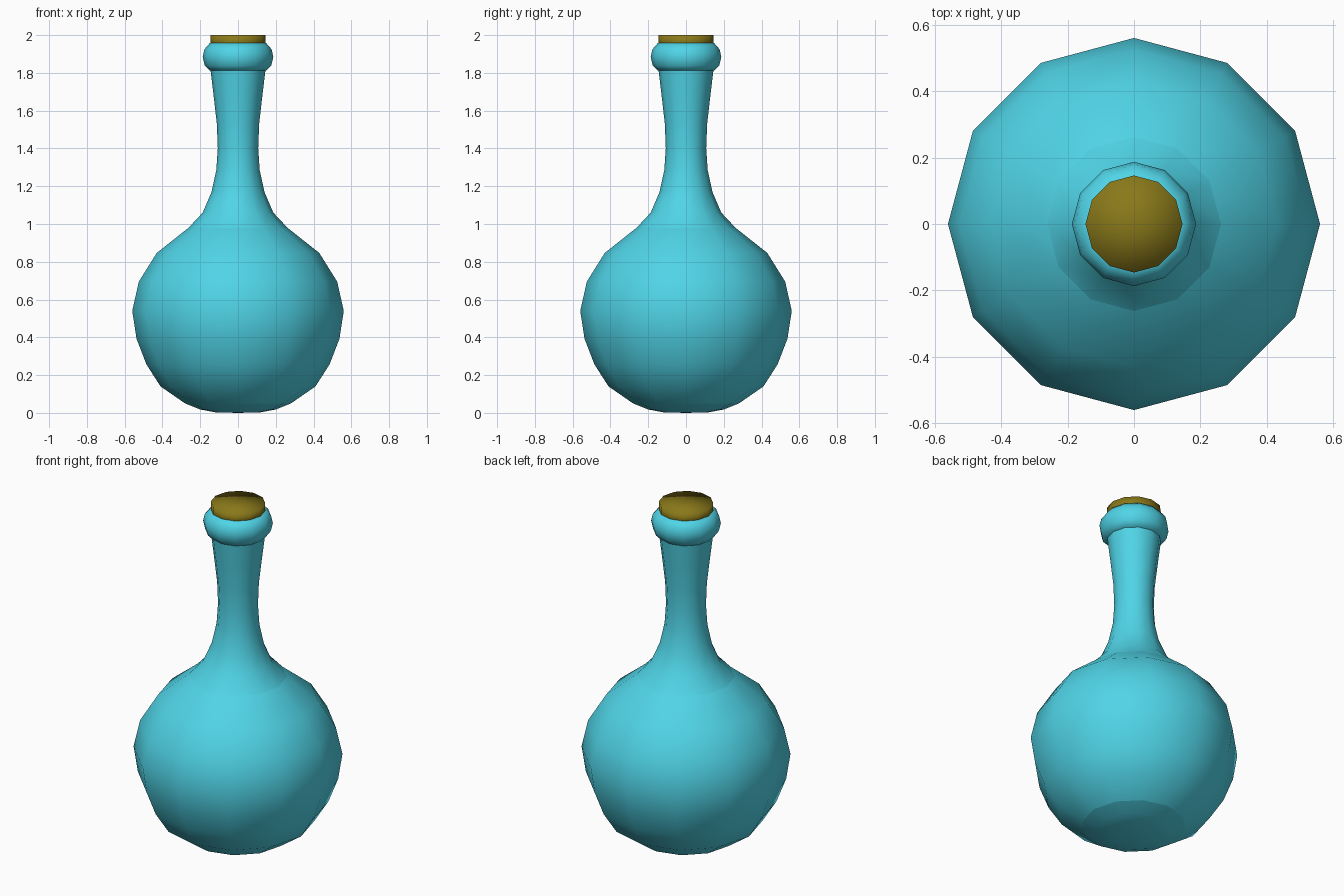
import bpy, bmesh, math

if "Cube" in bpy.data.objects:
    bpy.data.objects.remove(bpy.data.objects["Cube"])

SIDES = 12


def material(name, color):
    m = bpy.data.materials.new(name)
    m.diffuse_color = color
    m.use_nodes = True
    m.node_tree.nodes["Principled BSDF"].inputs["Base Color"].default_value = m.diffuse_color
    return m


glass = material("teal_glass", (0.08, 0.66, 0.80, 1))
cork_mat = material("cork", (0.25, 0.19, 0.01, 1))


def lathe(name, profile, mat, sharp_angle=None):
    """Spin a bottom-to-top (radius, z) profile round the z axis."""
    bm = bmesh.new()
    rings = []
    for r, z in profile:
        if r == 0:
            rings.append([bm.verts.new((0, 0, z))] * SIDES)
        else:
            rings.append([bm.verts.new((r * math.cos(math.tau * i / SIDES),
                                        r * math.sin(math.tau * i / SIDES), z))
                          for i in range(SIDES)])
    for low, high in zip(rings, rings[1:]):
        for i in range(SIDES):
            j = (i + 1) % SIDES
            quad = [low[i], low[j], high[j], high[i]]
            bm.faces.new(list(dict.fromkeys(quad)))
    for f in bm.faces:
        f.smooth = True
    if sharp_angle:
        for e in bm.edges:
            if len(e.link_faces) == 2 and e.calc_face_angle() > sharp_angle:
                e.smooth = False
    me = bpy.data.meshes.new(name)
    bm.to_mesh(me)
    bm.free()
    me.materials.append(mat)
    ob = bpy.data.objects.new(name, me)
    bpy.context.collection.objects.link(ob)
    return ob


# Rounded foot
lathe("base", [(0, 0), (0.12, 0.003), (0.2, 0.018), (0.28, 0.05)], glass)

# Round bulb
lathe("bulb", [(0.28, 0.05), (0.41, 0.14), (0.485, 0.257), (0.537, 0.392),
               (0.56, 0.54), (0.525, 0.695), (0.43, 0.847), (0.262, 0.98)], glass)

# Flared neck
lathe("neck", [(0.262, 0.98), (0.187, 1.06), (0.14, 1.17), (0.115, 1.285),
               (0.107, 1.4), (0.112, 1.53), (0.128, 1.67), (0.146, 1.82)], glass)

# Rolled lip
lathe("lip", [(0.135, 1.81), (0.15, 1.812), (0.176, 1.838), (0.187, 1.885),
              (0.178, 1.925), (0.15, 1.957), (0.135, 1.957)], glass)

# Cork stopper
lathe("cork", [(0, 1.93), (0.146, 1.93), (0.146, 2.0), (0, 2.0)],
      cork_mat, math.radians(40))
